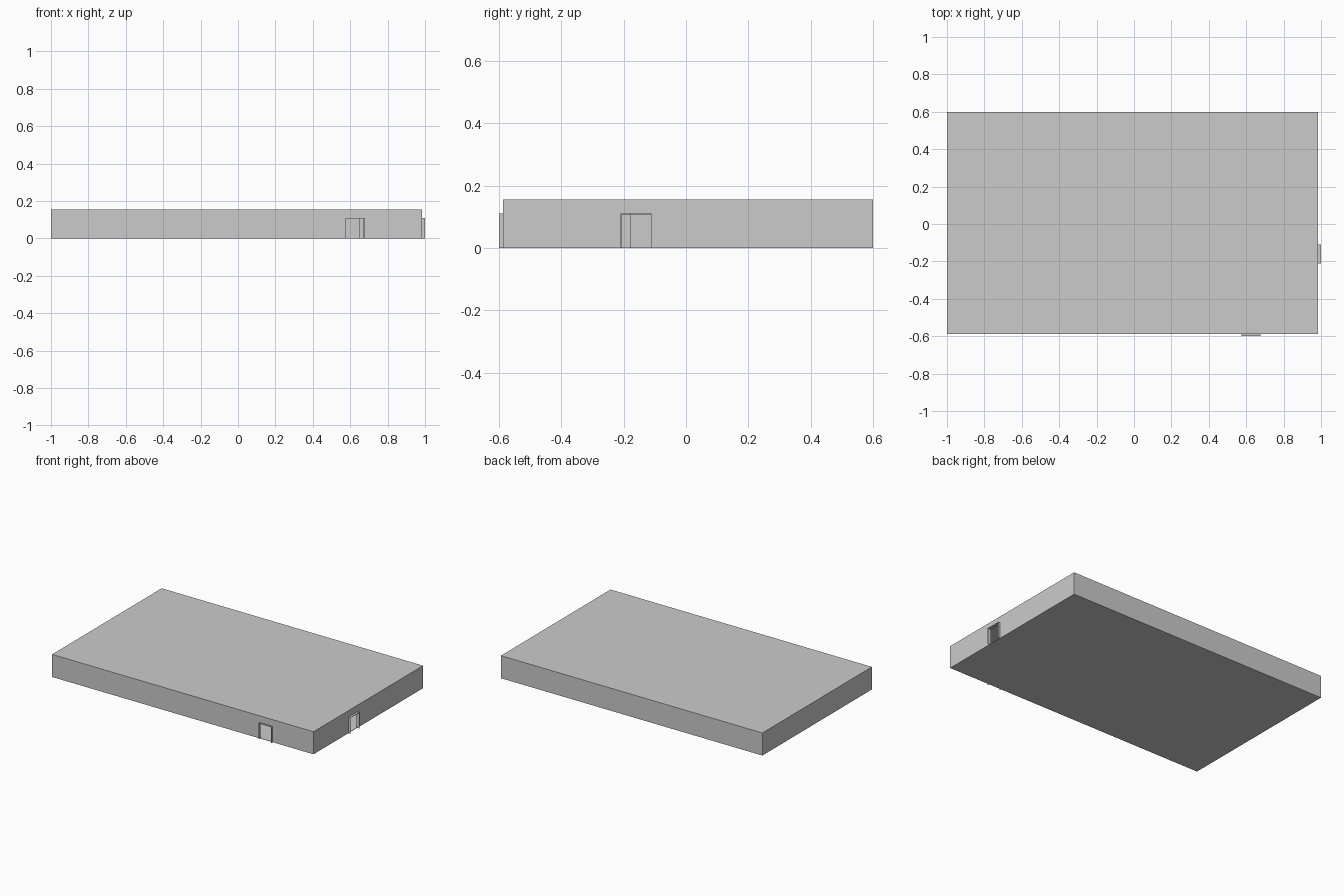
import bpy
import bmesh

if "Cube" in bpy.data.objects:
    bpy.data.objects.remove(bpy.data.objects["Cube"])

X0, X1, Y0, Y1 = -1.0, 0.985, -0.588, 0.6     # building footprint
H, T = 0.155, 0.007                           # height, wall thickness
S = 0.002                                     # floor and roof sheet thickness
DOOR_H = 0.11


def boxes(name, parts):
    """One object made of boxes given as (x0, x1, y0, y1, z0, z1)."""
    bm = bmesh.new()
    for x0, x1, y0, y1, z0, z1 in parts:
        vs = bmesh.ops.create_cube(bm, size=1)["verts"]
        for v in vs:
            v.co.x = x0 if v.co.x < 0 else x1
            v.co.y = y0 if v.co.y < 0 else y1
            v.co.z = z0 if v.co.z < 0 else z1
    me = bpy.data.meshes.new(name)
    bm.to_mesh(me)
    bm.free()
    ob = bpy.data.objects.new(name, me)
    bpy.context.collection.objects.link(ob)
    return ob


def wall(name, axis, pos, spans, door=None, thick=T):
    """Wall along an axis, in spans, with a lintel over an optional doorway."""
    runs = [(a, b, S, H - S) for a, b in spans]
    if door:
        runs.append((door[0], door[1], DOOR_H, H - S))
    if axis == "x":
        return boxes(name, [(a, b, pos, pos + thick, z0, z1) for a, b, z0, z1 in runs])
    return boxes(name, [(pos, pos + thick, a, b, z0, z1) for a, b, z0, z1 in runs])


def door_frame(name, axis, a, b, out, back):
    """Thin open frame standing proud of the outer wall."""
    f = 0.003
    lo, hi = min(out, back), max(out, back)
    pieces = [(a, a + f, 0, DOOR_H), (b - f, b, 0, DOOR_H),
              (a + f, b - f, DOOR_H - f, DOOR_H)]
    if axis == "x":
        return boxes(name, [(p, q, lo, hi, z0, z1) for p, q, z0, z1 in pieces])
    return boxes(name, [(lo, hi, p, q, z0, z1) for p, q, z0, z1 in pieces])


# Floor and roof sheets
boxes("floor", [(X0, X1, Y0, Y1, 0, S)])
boxes("roof", [(X0, X1, Y0, Y1, H - S, H)])

# Positions of the partitions that reach the outside
PA, PB, PC = -0.325, -0.01, 0.097
FD = (0.575, 0.675)      # front doorway
RD = (-0.21, -0.11)      # right doorway

# Outer walls
wall("front_wall", "x", Y0, [(X0, PA), (PA + T, PB), (PB + T, FD[0]), (FD[1], X1)], FD)
wall("back_wall", "x", Y1 - T, [(X0, PA), (PA + T, X1)])
wall("left_wall", "y", X0, [(Y0 + T, Y1 - T)])
wall("right_wall", "y", X1 - T, [(Y0 + T, RD[0]), (RD[1], PC), (PC + T, Y1 - T)], RD)

# Partitions
wall("left_partition", "y", PA, [(Y0, Y1)])
wall("middle_partition", "y", PB, [(Y0, -0.10)])
wall("right_partition", "x", PC, [(0.117, X1)])

# Inner room
wall("inner_room_front", "x", -0.178, [(0.117, 0.65)])
wall("inner_room_left", "y", 0.117, [(-0.178 + T, PC)])
wall("inner_room_right", "y", 0.65 - T, [(-0.178 + T, PC)])

# Door frames
door_frame("front_door_frame", "x", FD[0], FD[1], -0.6, Y0 + T)
door_frame("right_door_frame", "y", RD[0], RD[1], 1.0, X1 - T)
